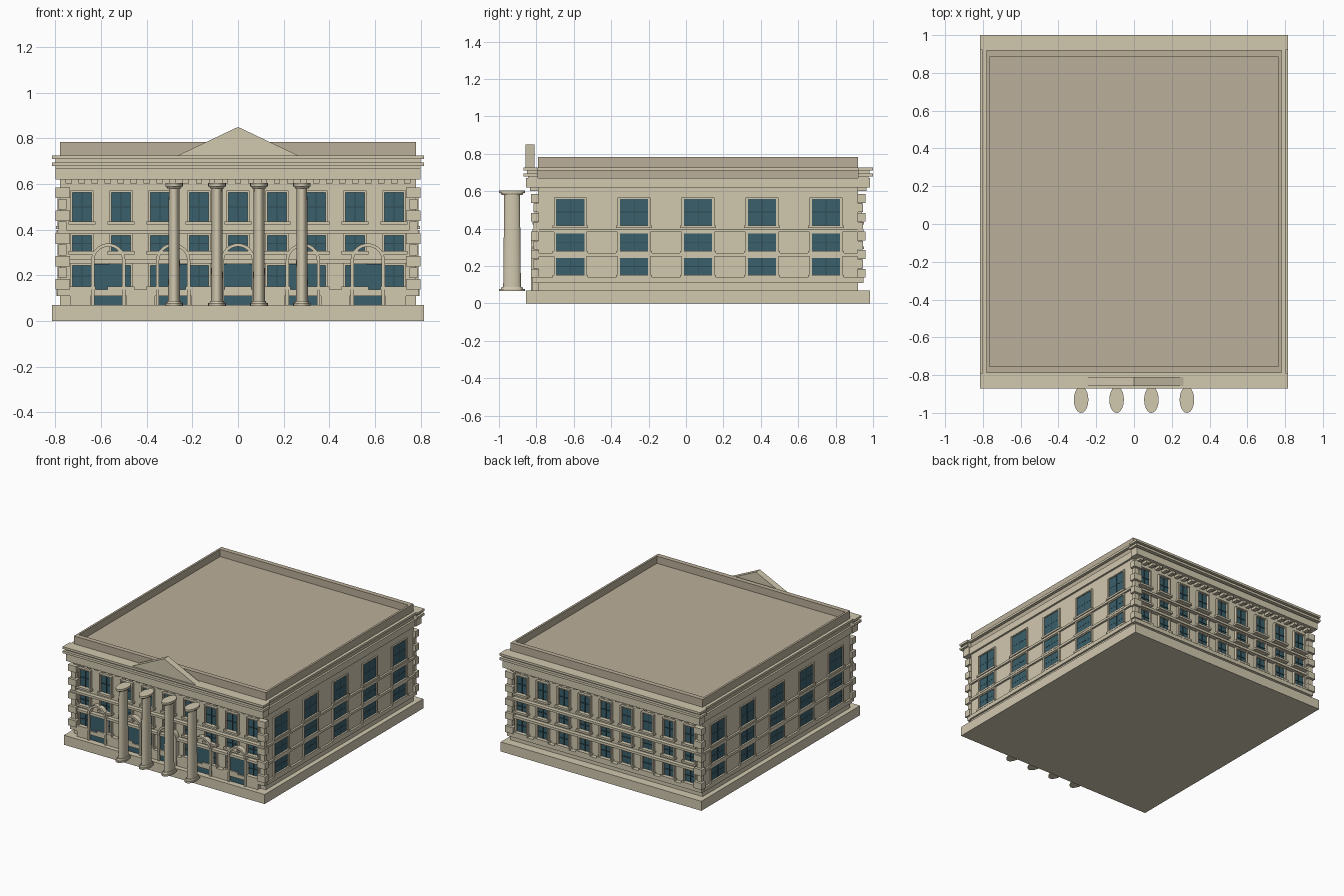
import bpy, bmesh, math
from mathutils import Matrix

if "Cube" in bpy.data.objects:
    bpy.data.objects.remove(bpy.data.objects["Cube"])

CY = 0.065            # building centre in y
HX, HY = 0.78, 0.855  # wall half sizes


def material(name, rgb):
    m = bpy.data.materials.new(name)
    m.diffuse_color = (*rgb, 1)
    m.use_nodes = True
    m.node_tree.nodes["Principled BSDF"].inputs["Base Color"].default_value = m.diffuse_color
    return m


STONE = material("stone", (0.64, 0.58, 0.43))
ROOF = material("roof", (0.50, 0.43, 0.32))
GLASS = material("glass", (0.042, 0.115, 0.15))
BAR = material("bar", (0.03, 0.07, 0.085))


def finish(bm, name, mat, smooth=False):
    bmesh.ops.recalc_face_normals(bm, faces=bm.faces)
    me = bpy.data.meshes.new(name)
    bm.to_mesh(me)
    bm.free()
    me.materials.append(mat)
    ob = bpy.data.objects.new(name, me)
    bpy.context.collection.objects.link(ob)
    if smooth:
        bpy.context.view_layer.objects.active = ob
        ob.select_set(True)
        bpy.ops.object.shade_smooth_by_angle(angle=math.radians(35))
        ob.select_set(False)


def box(bm, x0, x1, y0, y1, z0, z1):
    m = Matrix.Translation(((x0 + x1) / 2, (y0 + y1) / 2, (z0 + z1) / 2))
    m = m @ Matrix.Diagonal((x1 - x0, y1 - y0, z1 - z0, 1))
    bmesh.ops.create_cube(bm, size=1, matrix=m)


def wall_box(bm, side, u0, u1, d, z0, z1, inset=0.01):
    """Box on a facade: u runs along the wall, d is how far it stands out."""
    if side == "front":
        box(bm, u0, u1, CY - HY - d, CY - HY + inset, z0, z1)
    elif side == "back":
        box(bm, u0, u1, CY + HY - inset, CY + HY + d, z0, z1)
    elif side == "right":
        box(bm, HX - inset, HX + d, CY + u0, CY + u1, z0, z1)
    else:
        box(bm, -HX - d, -HX + inset, CY + u0, CY + u1, z0, z1)


# Base slab and wall block
bm = bmesh.new()
box(bm, -0.815, 0.815, CY - 0.92, CY + 0.92, 0, 0.07)
finish(bm, "base_slab", STONE)
bm = bmesh.new()
box(bm, -HX, HX, CY - HY, CY + HY, 0.07, 0.67)
finish(bm, "wall_block", STONE)

# Roof deck with parapet rim
bm = bmesh.new()
box(bm, -HX, HX, CY - HY, CY + HY, 0.67, 0.73)
for s in (-1, 1):
    box(bm, *sorted((s * 0.765, s * HX)), CY - HY, CY + HY, 0.73, 0.783)
    box(bm, -0.765, 0.765, *sorted((CY + s * 0.82, CY + s * HY)), 0.73, 0.783)
finish(bm, "roof_and_parapet", ROOF)

# Cornice and frieze
bm = bmesh.new()
for side in ("front", "back"):
    for hw, d, z0, z1 in ((0.815, 0.08, 0.71, 0.726), (0.80, 0.06, 0.695, 0.71),
                          (0.815, 0.08, 0.678, 0.695), (0.80, 0.055, 0.67, 0.678),
                          (0.80, 0.065, 0.62, 0.67)):
        wall_box(bm, side, -hw, hw, d, z0, z1, 0)
for side in ("left", "right"):
    wall_box(bm, side, -HY, HY, 0.022, 0.71, 0.726)
    wall_box(bm, side, -HY, HY, 0.014, 0.62, 0.67)
finish(bm, "cornice", STONE)

# Dentils under the frieze
bm = bmesh.new()
for side in ("front", "back"):
    for i in range(-13, 14):
        wall_box(bm, side, i * 0.057 - 0.014, i * 0.057 + 0.014, 0.045, 0.602, 0.622)
finish(bm, "dentils", STONE)

# String courses around the walls
bm = bmesh.new()
for z0, z1 in ((0.382, 0.398), (0.252, 0.27), (0.11, 0.138)):
    for side in ("front", "back"):
        wall_box(bm, side, -0.79, 0.79, 0.03, z0, z1)
    for side in ("left", "right"):
        wall_box(bm, side, -HY, HY, 0.014, z0, z1)
finish(bm, "string_courses", STONE)

# Corner quoins, alternating long and short
bm = bmesh.new()
for side in ("front", "back"):
    for s in (-1, 1):
        for k in range(9):
            a, b, d = (0.735, 0.80, 0.04) if k % 2 == 0 else (0.75, 0.787, 0.026)
            z = 0.138 + k * 0.05
            wall_box(bm, side, *sorted((s * a, s * b)), d, z, z + 0.047, 0.004)
finish(bm, "quoins", STONE)

# Windows
frames, panes, bars = bmesh.new(), bmesh.new(), bmesh.new()


def window(side, u, w, z0, z1, d):
    t = 0.010 if w < 0.1 else 0.013
    h = w / 2
    wall_box(panes, side, u - h, u + h, 0.003, z0, z1)
    wall_box(bars, side, u - 0.002, u + 0.002, d * 0.4, z0, z1)
    wall_box(bars, side, u - h, u + h, d * 0.4, (z0 + z1) / 2 - 0.002, (z0 + z1) / 2 + 0.002)
    for s in (-1, 1):
        wall_box(frames, side, *sorted((u + s * h, u + s * (h + t))), d, z0, z1)
    wall_box(frames, side, u - h - t, u + h + t, d, z1, z1 + 0.008)
    wall_box(frames, side, u - h - t - 0.008, u + h + t + 0.008, d * 1.6, z0 - 0.014, z0)


for i in range(-4, 5):
    for z0, z1 in ((0.437, 0.563), (0.306, 0.374), (0.152, 0.244)):
        window("front", i * 0.1708, 0.082, z0, z1, 0.02)
        window("back", i * 0.1708, 0.082, z0, z1, 0.02)
for i in range(-2, 3):
    for z0, z1 in ((0.417, 0.56), (0.28, 0.374), (0.152, 0.244)):
        for side in ("left", "right"):
            window(side, i * 0.342, 0.15, z0, z1, 0.01)
finish(frames, "window_frames", STONE)
finish(panes, "window_panes", GLASS)
finish(bars, "window_bars", BAR)

# Arched doorways on the front
arches, doors = bmesh.new(), bmesh.new()
for i in range(-2, 3):
    cx, rings = i * 0.284, []
    angles = [math.pi * k / 16 for k in range(17)]
    path = [(1, 0.07, None)] + [(math.cos(a), 0.265, a) for a in angles] + [(-1, 0.07, None)]
    for c, z, a in path:
        ring = []
        for r, y in ((0.075, -0.828), (0.061, -0.828), (0.061, -0.785), (0.075, -0.785)):
            zz = z if a is None else z + r * math.sin(a)
            ring.append(arches.verts.new((cx + c * r, y, zz)))
        rings.append(ring)
    for p, q in zip(rings, rings[1:]):
        for k in range(4):
            n = (k + 1) % 4
            arches.faces.new((p[k], p[n], q[n], q[k]))
    arches.faces.new(rings[0])
    arches.faces.new(rings[-1])
    wall_box(doors, "front", cx - 0.061, cx + 0.061, 0.022, 0.07, 0.25)
finish(arches, "door_arches", STONE)
finish(doors, "door_glass", GLASS)

# Plinth panels between the doorways
bm = bmesh.new()
for i in range(-2, 2):
    wall_box(bm, "front", i * 0.284 + 0.08, i * 0.284 + 0.204, 0.03, 0.07, 0.11)
for s in (-1, 1):
    wall_box(bm, "front", *sorted((s * 0.645, s * 0.735)), 0.03, 0.07, 0.11)
finish(bm, "plinth_panels", STONE)

# Portico columns, oval in plan
bm = bmesh.new()
for x in (-0.28, -0.092, 0.092, 0.28):
    for r0, r1, z0, z1 in ((0.0385, 0.0385, 0.066, 0.078), (0.033, 0.030, 0.078, 0.088),
                           (0.026, 0.023, 0.088, 0.585), (0.030, 0.034, 0.580, 0.590),
                           (0.0385, 0.0385, 0.590, 0.605)):
        m = Matrix.Translation((x, -0.93, (z0 + z1) / 2)) @ Matrix.Diagonal((1, 1.82, 1, 1))
        bmesh.ops.create_cone(bm, cap_ends=True, segments=24, radius1=r0, radius2=r1,
                              depth=z1 - z0, matrix=m)
finish(bm, "columns", STONE, smooth=True)

# Pediment
bm = bmesh.new()
tri = [bm.verts.new(p) for p in ((-0.27, -0.858, 0.722), (0.27, -0.858, 0.722), (0, -0.858, 0.85))]
ext = bmesh.ops.extrude_face_region(bm, geom=[bm.faces.new(tri)])
bmesh.ops.translate(bm, vec=(0, 0.048, 0), verts=[v for v in ext["geom"] if isinstance(v, bmesh.types.BMVert)])
if len(bm.faces) == 4:
    bm.faces.new(tri)
finish(bm, "pediment", STONE)
